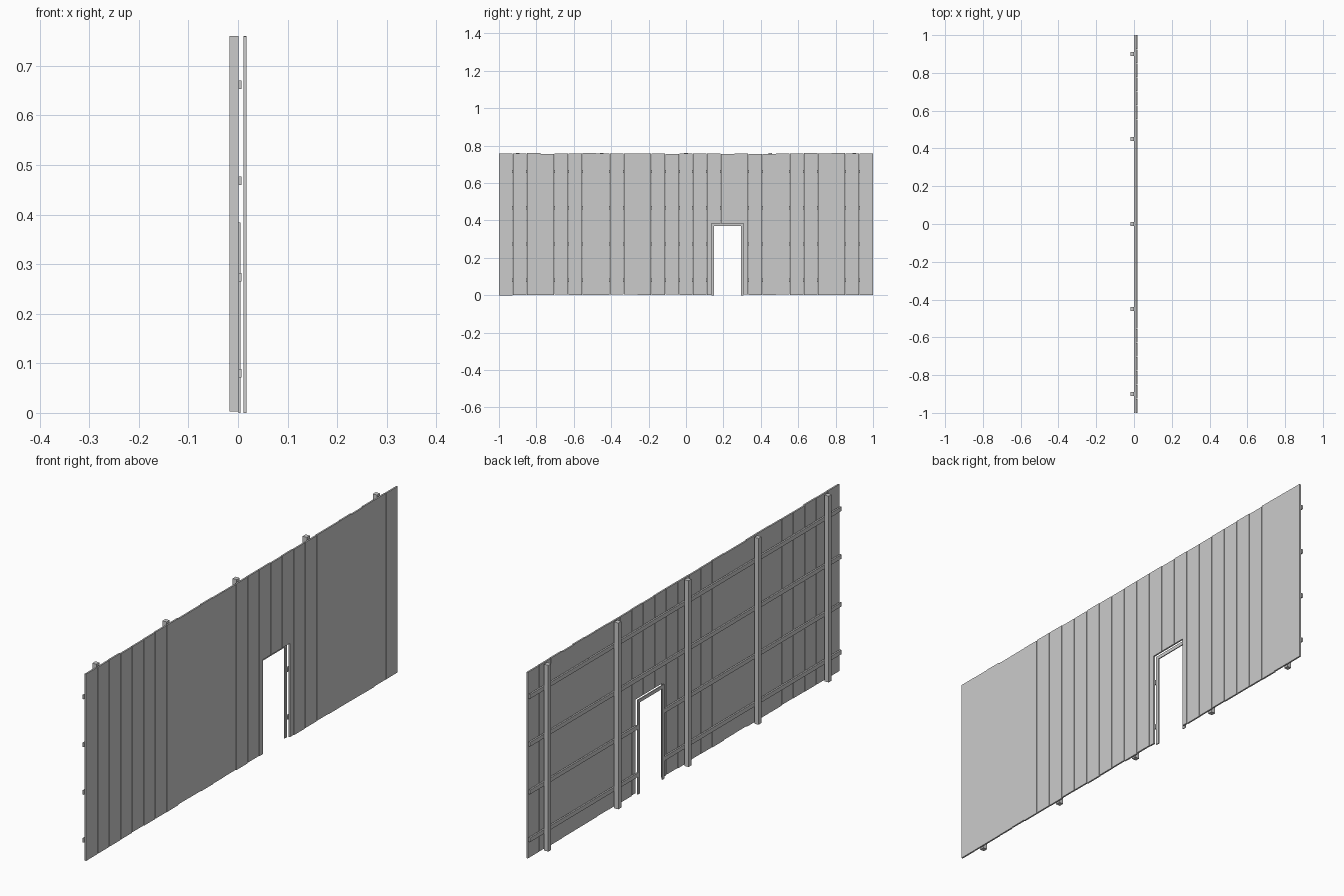
import bpy, bmesh, random

if "Cube" in bpy.data.objects:
    bpy.data.objects.remove(bpy.data.objects["Cube"])

random.seed(4)
H = 0.76
DOOR_L, DOOR_R, DOOR_TOP = 0.137, 0.308, 0.384


def prism(name, outline, x0, x1):
    """Extrude a (y, z) outline along x from x0 to x1."""
    bm = bmesh.new()
    face = bm.faces.new([bm.verts.new((x0, y, z)) for y, z in outline])
    ext = bmesh.ops.extrude_face_region(bm, geom=[face])
    verts = [v for v in ext["geom"] if isinstance(v, bmesh.types.BMVert)]
    bmesh.ops.translate(bm, verts=verts, vec=(x1 - x0, 0, 0))
    bmesh.ops.recalc_face_normals(bm, faces=bm.faces)
    mesh = bpy.data.meshes.new(name)
    bm.to_mesh(mesh)
    bm.free()
    obj = bpy.data.objects.new(name, mesh)
    bpy.context.collection.objects.link(obj)
    return obj


def box(name, x0, x1, y0, y1, z0, z1):
    return prism(name, [(y0, z0), (y1, z0), (y1, z1), (y0, z1)], x0, x1)


# Vertical planks, slightly uneven in length, notched around the doorway
COUNT, GAP = 27, 0.002
pitch = 2 / COUNT
for i in range(COUNT):
    y0 = -1 + i * pitch + (GAP / 2 if i else 0)
    y1 = -1 + (i + 1) * pitch - (GAP / 2 if i < COUNT - 1 else 0)
    z0 = random.uniform(0, 0.004) if i else 0
    z1 = H - random.uniform(0, 0.004)
    if y0 < DOOR_L < y1:
        outline = [(y0, z0), (DOOR_L, z0), (DOOR_L, DOOR_TOP),
                   (y1, DOOR_TOP), (y1, z1), (y0, z1)]
    elif y0 < DOOR_R < y1:
        outline = [(DOOR_R, z0), (y1, z0), (y1, z1), (y0, z1),
                   (y0, DOOR_TOP), (DOOR_R, DOOR_TOP)]
    else:
        if DOOR_L < y0 and y1 < DOOR_R:
            z0 = DOOR_TOP
        outline = [(y0, z0), (y1, z0), (y1, z1), (y0, z1)]
    prism(f"plank_{i + 1}", outline, 0.011, 0.0175)

# Horizontal rails, the lower ones stopping at the doorway
for i, z in enumerate((0.08, 0.274, 0.468, 0.662)):
    spans = [(-1, DOOR_L), (DOOR_R, 1)] if z < DOOR_TOP else [(-1, 1)]
    for j, (a, b) in enumerate(spans):
        box(f"rail_{i + 1}_{j + 1}", 0.001, 0.0075, a, b, z - 0.0085, z + 0.0085)

# Back posts
for i in range(5):
    y = -0.9 + 0.45 * i
    box(f"post_{i + 1}", -0.0175, 0.001, y - 0.0095, y + 0.0095, 0.003, H)

# Door frame behind the planks
T = 0.014
prism("door_frame", [(DOOR_L, 0), (DOOR_L + T, 0), (DOOR_L + T, DOOR_TOP - T),
                     (DOOR_R - T, DOOR_TOP - T), (DOOR_R - T, 0), (DOOR_R, 0),
                     (DOOR_R, DOOR_TOP), (DOOR_L, DOOR_TOP)], 0.001, 0.005)
